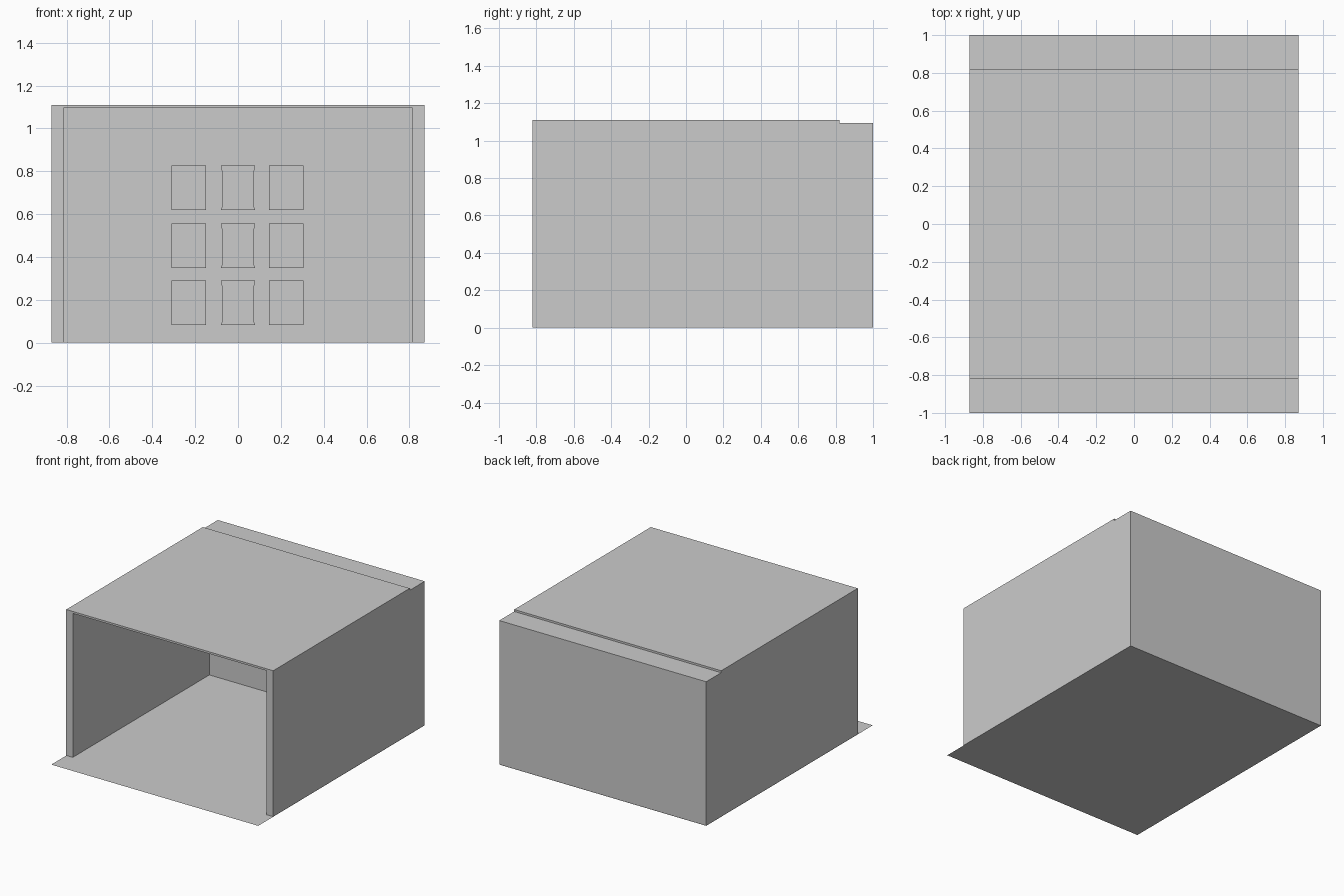
import bpy
import bmesh

if "Cube" in bpy.data.objects:
    bpy.data.objects.remove(bpy.data.objects["Cube"], do_unlink=True)

grey = bpy.data.materials.new("plain grey")
grey.use_nodes = True
colour = (0.6, 0.6, 0.6, 1)
grey.diffuse_color = colour
grey.node_tree.nodes["Principled BSDF"].inputs["Base Color"].default_value = colour

HALF_W, WALL = 0.87, 0.055
FRONT, INNER_BACK, BACK = -0.82, 0.82, 1.0
WALL_TOP, ROOF_TOP = 1.095, 1.11


def finish(name, bm):
    bmesh.ops.recalc_face_normals(bm, faces=bm.faces)
    mesh = bpy.data.meshes.new(name)
    bm.to_mesh(mesh)
    bm.free()
    mesh.materials.append(grey)
    obj = bpy.data.objects.new(name, mesh)
    bpy.context.collection.objects.link(obj)
    return obj


def extrude_outline(name, points, direction):
    bm = bmesh.new()
    face = bm.faces.new([bm.verts.new(p) for p in points])
    out = bmesh.ops.extrude_face_region(bm, geom=[face], use_keep_orig=True)
    verts = [g for g in out["geom"] if isinstance(g, bmesh.types.BMVert)]
    bmesh.ops.translate(bm, verts=verts, vec=direction)
    return finish(name, bm)


# U-shaped shell: two side walls joined by the thick back wall
inner = HALF_W - WALL
plan = [(-HALF_W, FRONT), (-inner, FRONT), (-inner, INNER_BACK), (inner, INNER_BACK),
        (inner, FRONT), (HALF_W, FRONT), (HALF_W, BACK), (-HALF_W, BACK)]
base = 0.001
extrude_outline("walls", [(x, y, base) for x, y in plan], (0, 0, WALL_TOP - base))

# Thin roof slab that stops short of the back
roof = [(-HALF_W, FRONT), (HALF_W, FRONT), (HALF_W, INNER_BACK), (-HALF_W, INNER_BACK)]
extrude_outline("roof", [(x, y, WALL_TOP) for x, y in roof], (0, 0, ROOF_TOP - WALL_TOP))

# Floor sheet reaching out in front of the walls
bm = bmesh.new()
bm.faces.new([bm.verts.new((x * HALF_W, y, 0))
              for x, y in ((-1, -1), (1, -1), (1, 1), (-1, 1))])
finish("floor", bm)


# Three by three panels on the inside of the back wall, middle column waisted
def panel(name, cx, z, waist):
    w, h = 0.08, 0.207
    right = [(w, 0), (w - waist, 0.02), (w - waist, h - 0.03), (w, h - 0.012), (w, h)]
    outline = right + [(-x, dz) for x, dz in reversed(right)]
    points = [(cx + x, INNER_BACK, z + dz) for x, dz in outline]
    extrude_outline(name, points, (0, -0.015, 0))


for row, z in enumerate((0.083, 0.35, 0.62)):
    for side, cx in (("right", -0.23), ("middle", 0), ("left", 0.225)):
        panel(f"wall_panel_{side}_{row + 1}", cx, z, 0.007 if side == "middle" else 0)
